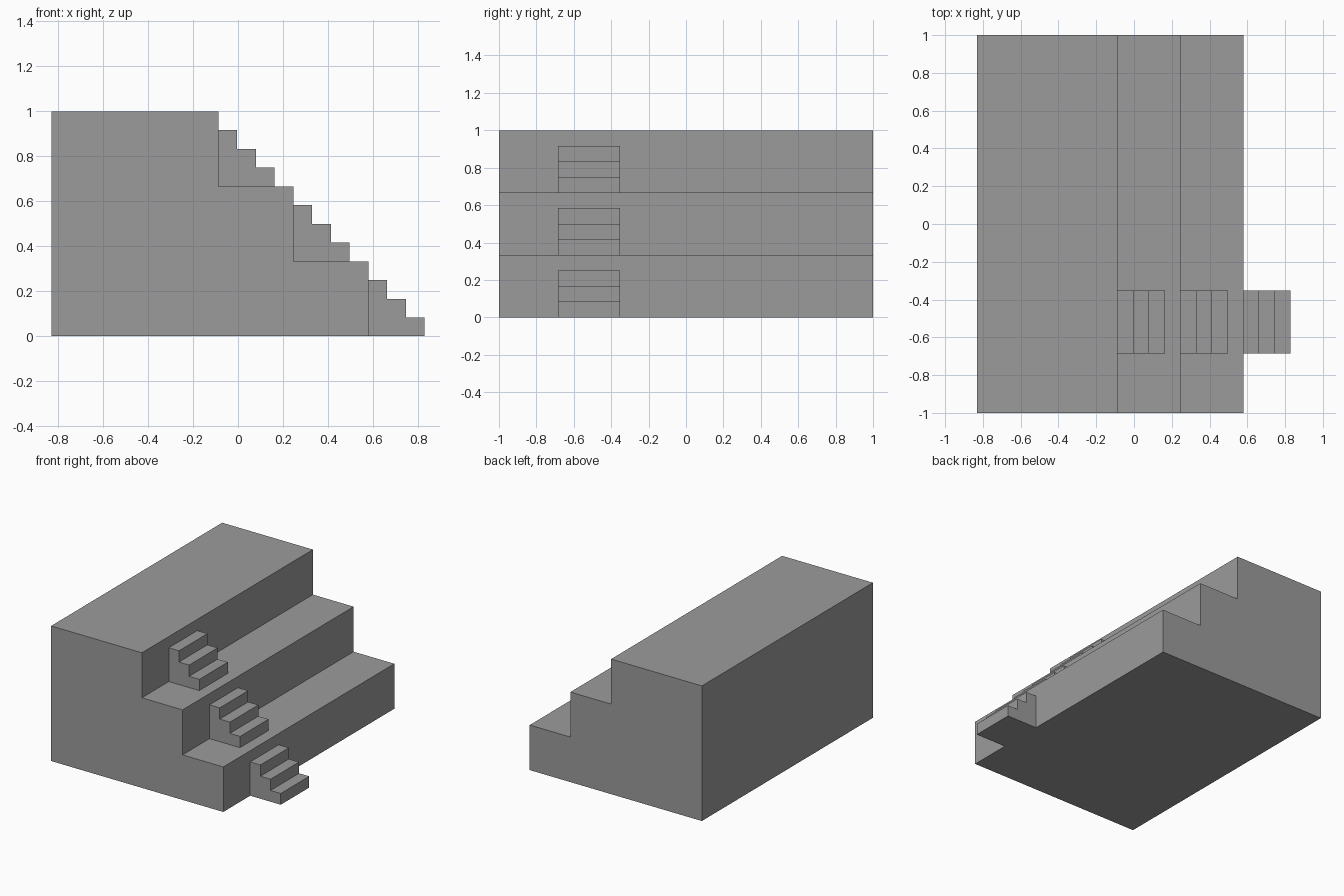
import bpy, bmesh

if "Cube" in bpy.data.objects:
    bpy.data.objects.remove(bpy.data.objects["Cube"])

# Dark grey stone
stone = bpy.data.materials.new("dark_stone")
stone.diffuse_color = (0.33, 0.33, 0.33, 1)
stone.use_nodes = True
stone.node_tree.nodes["Principled BSDF"].inputs["Base Color"].default_value = stone.diffuse_color


def staircase(name, x0, first, run, z0, rise, count, y0, y1):
    """Solid descending toward +x: first tread has its own depth, others use run."""
    top = z0 + rise * count
    x = x0 + first
    profile = [(x0, z0), (x0, top), (x, top)]
    for i in range(1, count):
        z = top - i * rise
        profile += [(x, z), (x + run, z)]
        x += run
    profile.append((x, z0))

    bm = bmesh.new()
    face = bm.faces.new([bm.verts.new((px, y0, pz)) for px, pz in profile])
    swept = bmesh.ops.extrude_face_region(bm, geom=[face])["geom"]
    moved = [v for v in swept if isinstance(v, bmesh.types.BMVert)]
    bmesh.ops.translate(bm, verts=moved, vec=(0, y1 - y0, 0))
    bmesh.ops.recalc_face_normals(bm, faces=bm.faces)
    mesh = bpy.data.meshes.new(name)
    bm.to_mesh(mesh)
    bm.free()
    mesh.materials.append(stone)
    obj = bpy.data.objects.new(name, mesh)
    bpy.context.collection.objects.link(obj)
    return obj


TIER = 1 / 3        # height and depth of each terrace tier
STEP = TIER / 4     # height and depth of each small step
LEFT = -0.83
UPPER_EDGE = -0.087

# Three-tier terrace block
staircase("terrace", LEFT, UPPER_EDGE - LEFT, TIER, 0, TIER, 3, -1, 1)

# Small flight of three steps against each tier
for i, label in enumerate(("upper", "middle", "lower")):
    staircase(label + "_steps", UPPER_EDGE + i * TIER, STEP, STEP,
              (2 - i) * TIER, STEP, 3, -0.685, -0.352)
